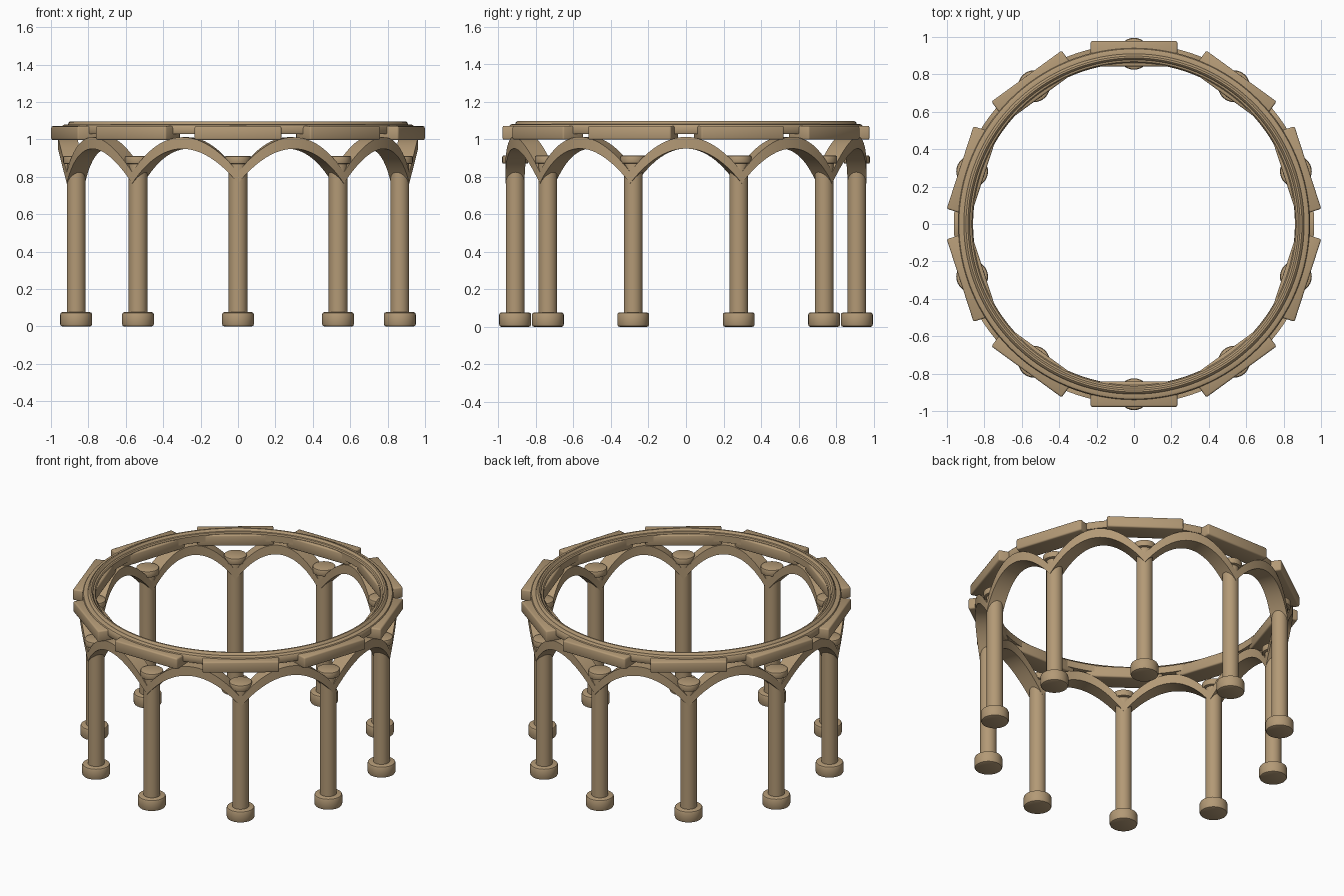
import bpy, bmesh, math
from mathutils import Matrix

if "Cube" in bpy.data.objects:
    bpy.data.objects.remove(bpy.data.objects["Cube"])

N = 10            # bays
R = 0.91          # column circle radius
STEP = 2 * math.pi / N

stone = bpy.data.materials.new("tan stone")
stone.diffuse_color = (0.45, 0.32, 0.18, 1)
stone.use_nodes = True
stone.node_tree.nodes["Principled BSDF"].inputs["Base Color"].default_value = stone.diffuse_color


def finish(name, bm, angle=35):
    bmesh.ops.recalc_face_normals(bm, faces=bm.faces)
    me = bpy.data.meshes.new(name)
    bm.to_mesh(me)
    bm.free()
    me.materials.append(stone)
    ob = bpy.data.objects.new(name, me)
    bpy.context.collection.objects.link(ob)
    bpy.ops.object.select_all(action='DESELECT')
    ob.select_set(True)
    bpy.context.view_layer.objects.active = ob
    bpy.ops.object.shade_smooth_by_angle(angle=math.radians(angle))
    return ob


def sweep(bm, rings, closed):
    """Join loops of points into a skin; closed joins last to first, else caps."""
    vs = [[bm.verts.new(p) for p in ring] for ring in rings]
    m = len(vs[0])
    for i in range(len(vs) if closed else len(vs) - 1):
        a, b = vs[i], vs[(i + 1) % len(vs)]
        for j in range(m):
            bm.faces.new((a[j], a[(j + 1) % m], b[(j + 1) % m], b[j]))
    if not closed:
        bm.faces.new(vs[0])
        bm.faces.new(vs[-1])


def turned(name, profile, x, y, seg=32):
    """Solid turned around a vertical axis at x, y."""
    bm = bmesh.new()
    sweep(bm, [[(x + r * math.cos(2 * math.pi * k / seg),
                 y + r * math.sin(2 * math.pi * k / seg), z) for k in range(seg)]
               for r, z in profile], False)
    return finish(name, bm)


def disc(r, z0, z1, b):
    return [(r - b, z0), (r - b * .3, z0 + b * .3), (r, z0 + b),
            (r, z1 - b), (r - b * .3, z1 - b * .3), (r - b, z1)]


for i in range(N):
    a = math.pi / 2 + i * STEP
    x, y = R * math.cos(a), R * math.sin(a)
    # column parts
    turned(f"column_base_{i}", disc(0.085, 0, 0.077, 0.012), x, y)
    turned(f"column_shaft_{i}", [(0.05, 0.05), (0.05, 0.88)], x, y)
    turned(f"column_capital_{i}", disc(0.069, 0.87, 0.912, 0.006), x, y)
    # straight entablature block above each column
    bm = bmesh.new()
    bmesh.ops.create_cube(bm, size=1, matrix=Matrix.Rotation(a, 4, 'Z')
                          @ Matrix.Translation((0.91, 0, 1.034))
                          @ Matrix.Diagonal((0.135, 0.464, 0.074, 1)))
    bmesh.ops.bevel(bm, geom=bm.edges[:], offset=0.009, segments=2,
                    profile=0.5, affect='EDGES')
    finish(f"cornice_block_{i}", bm, 50)

# continuous arcade of curved arches
bm = bmesh.new()
SUB = 24
rings = []
for k in range(N * SUB):
    t = (k % SUB) / SUB * 2 - 1
    a = math.pi / 2 + k / SUB * STEP
    lo, hi = 0.95 - 0.185 * t * t, 1.012 - 0.187 * t * t
    rings.append([(r * math.cos(a), r * math.sin(a), z)
                  for r, z in ((0.86, lo), (0.963, lo), (0.963, hi), (0.86, hi))])
sweep(bm, rings, True)
finish("arcade_arches", bm)

# moulded top ring
profile = [(0.862, 1.028), (0.938, 1.028), (0.942, 1.034), (0.942, 1.068),
           (0.936, 1.077), (0.925, 1.081), (0.910, 1.081), (0.906, 1.090),
           (0.898, 1.096), (0.888, 1.096), (0.881, 1.090), (0.878, 1.082),
           (0.868, 1.080), (0.862, 1.073)]
bm = bmesh.new()
SEG = 128
sweep(bm, [[(r * math.cos(2 * math.pi * k / SEG), r * math.sin(2 * math.pi * k / SEG), z)
            for r, z in profile] for k in range(SEG)], True)
finish("top_ring", bm)
